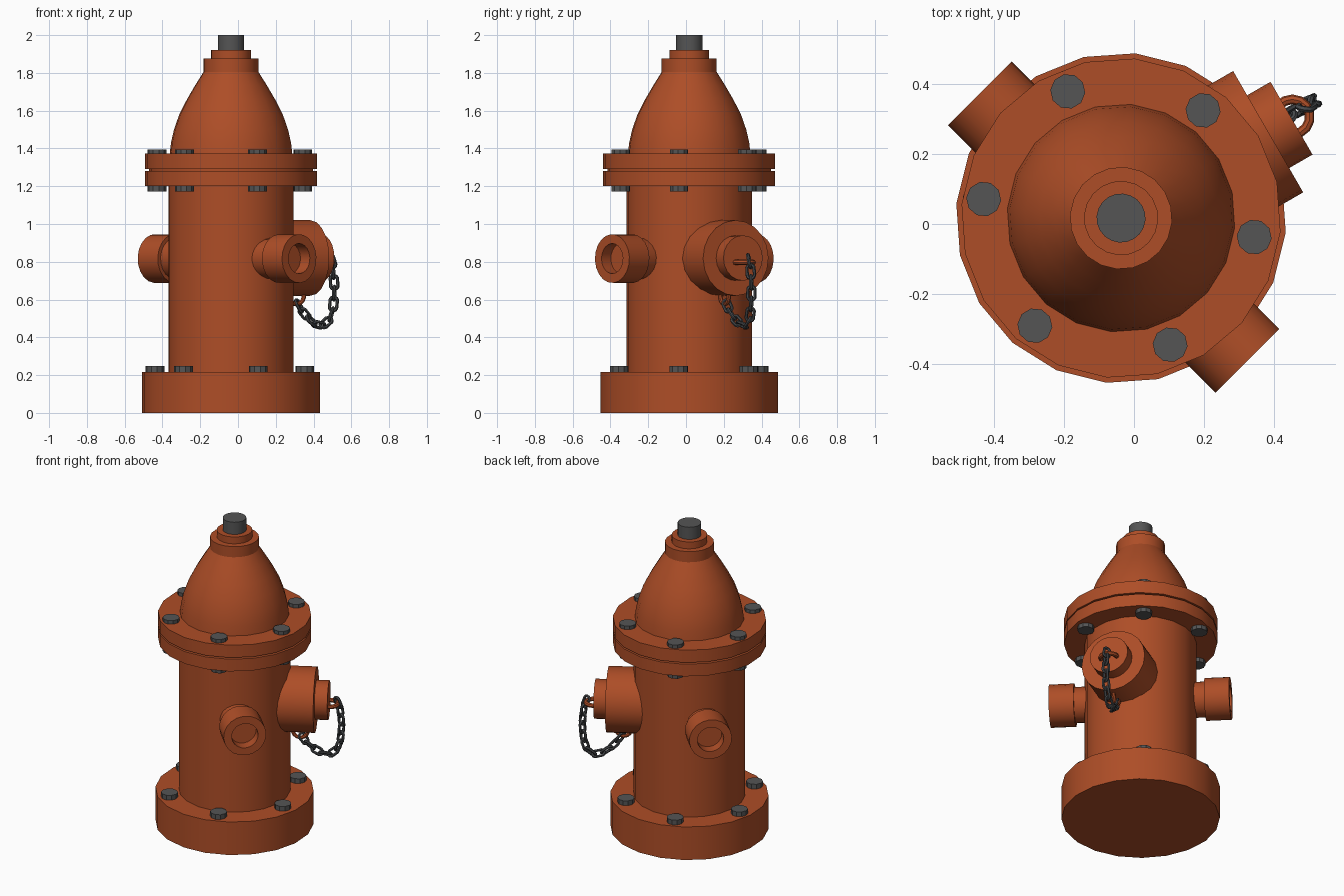
import bpy, bmesh, math
from mathutils import Vector, Matrix

if "Cube" in bpy.data.objects:
    bpy.data.objects.remove(bpy.data.objects["Cube"])

CX, CY = -0.037, 0.017          # axis of the barrel
SIDES = 20


def paint(name, rgb):
    m = bpy.data.materials.new(name)
    m.diffuse_color = (*rgb, 1)
    m.use_nodes = True
    m.node_tree.nodes["Principled BSDF"].inputs["Base Color"].default_value = m.diffuse_color
    return m


RED = paint("painted_iron", (0.42, 0.075, 0.02))
STEEL = paint("dark_steel", (0.09, 0.09, 0.09))
CHAIN = paint("chain_steel", (0.06, 0.065, 0.07))


def finish(name, bm, mat):
    bmesh.ops.recalc_face_normals(bm, faces=bm.faces)
    me = bpy.data.meshes.new(name)
    bm.to_mesh(me)
    bm.free()
    ob = bpy.data.objects.new(name, me)
    bpy.context.collection.objects.link(ob)
    me.materials.append(mat)
    bpy.ops.object.select_all(action='DESELECT')
    ob.select_set(True)
    bpy.context.view_layer.objects.active = ob
    bpy.ops.object.shade_smooth_by_angle(angle=math.radians(32))
    return ob


def lathe(name, profile, mat, loc=(CX, CY, 0), axis=(0, 0, 1), n=SIDES, turn=-5):
    """Spin (radius, height) points round an axis; the ends are capped."""
    bm = bmesh.new()
    place = Matrix.Translation(loc) @ Vector((0, 0, 1)).rotation_difference(Vector(axis)).to_matrix().to_4x4()
    rings = []
    for r, h in profile:
        ring = []
        for i in range(n):
            a = 2 * math.pi * i / n + math.radians(turn)
            ring.append(bm.verts.new(place @ Vector((r * math.cos(a), r * math.sin(a), h))))
        rings.append(ring)
    for a, b in zip(rings, rings[1:]):
        for i in range(n):
            j = (i + 1) % n
            bm.faces.new((a[i], a[j], b[j], b[i]))
    bm.faces.new(rings[0])
    bm.faces.new(rings[-1])
    return finish(name, bm, mat)


def loop(name, matrix, major, minor, mat, stretch=0.0, n=14, m=8):
    """Torus in local xy; stretch pulls the halves apart along x to make a link."""
    bm = bmesh.new()
    grid = []
    for i in range(n):
        u = 2 * math.pi * (i + 0.5) / n
        shift = math.copysign(stretch, math.cos(u))
        grid.append([])
        for k in range(m):
            v = 2 * math.pi * k / m
            d = major + minor * math.cos(v)
            p = Vector((d * math.cos(u) + shift, d * math.sin(u), minor * math.sin(v)))
            grid[-1].append(bm.verts.new(matrix @ p))
    for i in range(n):
        for k in range(m):
            a, b = grid[i], grid[(i + 1) % n]
            bm.faces.new((a[k], b[k], b[(k + 1) % m], a[(k + 1) % m]))
    return finish(name, bm, mat)


# Base, barrel and the two bolted flanges
lathe("base", [(0.472, 0), (0.472, 0.217)], RED)
lathe("barrel", [(0.333, 0.2), (0.333, 1.22)], RED)
lathe("flanges", [(0.457, 1.2), (0.457, 1.28), (0.435, 1.28),
                  (0.435, 1.29), (0.457, 1.29), (0.457, 1.372)], RED)

# Bonnet dome, collars and operating nut
lathe("bonnet", [(0.327, 1.36), (0.319, 1.43), (0.303, 1.5), (0.275, 1.58), (0.234, 1.66),
                 (0.19, 1.735), (0.146, 1.805)], RED)
lathe("bonnet_collar", [(0.146, 1.8), (0.146, 1.875), (0.106, 1.875), (0.106, 1.92)], RED)
lathe("top_nut", [(0.07, 1.91), (0.07, 2.0)], STEEL)

# Bolt heads: on the base, under and over the flanges
for part, z0, z1, rad in (("base_bolt", 0.21, 0.248, 0.4),
                          ("lower_flange_bolt", 1.173, 1.21, 0.39),
                          ("upper_flange_bolt", 1.36, 1.395, 0.39)):
    for i in range(6):
        a = math.radians(-8 + 60 * i)
        lathe(part, [(0.05, z0), (0.05, z1)], STEEL,
              (-0.043 + rad * math.cos(a), CY + rad * math.sin(a), 0), n=10)

# Two opposite hose outlets, hollow at the mouth
for side in (1, -1):
    d = math.sqrt(0.5) * side
    lathe("hose_outlet", [(0.108, 0.2), (0.108, 0.39), (0.129, 0.39), (0.129, 0.54),
                          (0.08, 0.54), (0.08, 0.47)], RED,
          (-0.058, -0.009, 0.817), (d, -d, 0))

# Large pumper outlet with its cap
A = math.radians(30)
OUT = Vector((math.cos(A), math.sin(A), 0))
SIDE = Vector((-math.sin(A), math.cos(A), 0))
lathe("pumper_outlet", [(0.2, 0.18), (0.2, 0.485), (0.12, 0.485), (0.12, 0.562)], RED,
      (CX, CY + 0.004, 0.82), OUT)

# Rings that hold the chain: flat on the cap, upright under the outlet
loop("cap_ring", Matrix.Translation((0.452, 0.306, 0.797)), 0.05, 0.014, RED)
upright = Matrix((OUT, Vector((0, 0, 1)), -SIDE)).transposed().to_4x4()
loop("outlet_ring", Matrix.Translation((0.31, 0.205, 0.62)) @ upright, 0.045, 0.012, RED)

# Chain: evenly spaced links along a hanging path, every other one turned
path = [Vector(p) for p in (
    (0.485, 0.33, 0.83), (0.503, 0.342, 0.77), (0.511, 0.347, 0.66), (0.506, 0.345, 0.56),
    (0.482, 0.335, 0.485), (0.44, 0.31, 0.455), (0.39, 0.27, 0.48), (0.345, 0.235, 0.53),
    (0.31, 0.21, 0.59))]
lengths = [(b - a).length for a, b in zip(path, path[1:])]


def along(s):
    for a, b, l in zip(path, path[1:], lengths):
        if s <= l:
            return a.lerp(b, s / l)
        s -= l
    return path[-1]


total = sum(lengths)
COUNT = 11
step = total / COUNT
for i in range(COUNT):
    start, end = along(i * step), along((i + 1) * step)
    t = (end - start).normalized()
    n1 = t.cross(SIDE).normalized()
    n2 = t.cross(n1)
    frame = Matrix((t, n1, n2)).transposed() @ Matrix.Rotation(math.radians(40 + 90 * (i % 2)), 3, 'X')
    loop("chain_link", Matrix.Translation((start + end) / 2) @ frame.to_4x4(),
         0.02, 0.009, CHAIN, stretch=step / 2 - 0.012, n=12, m=6)
